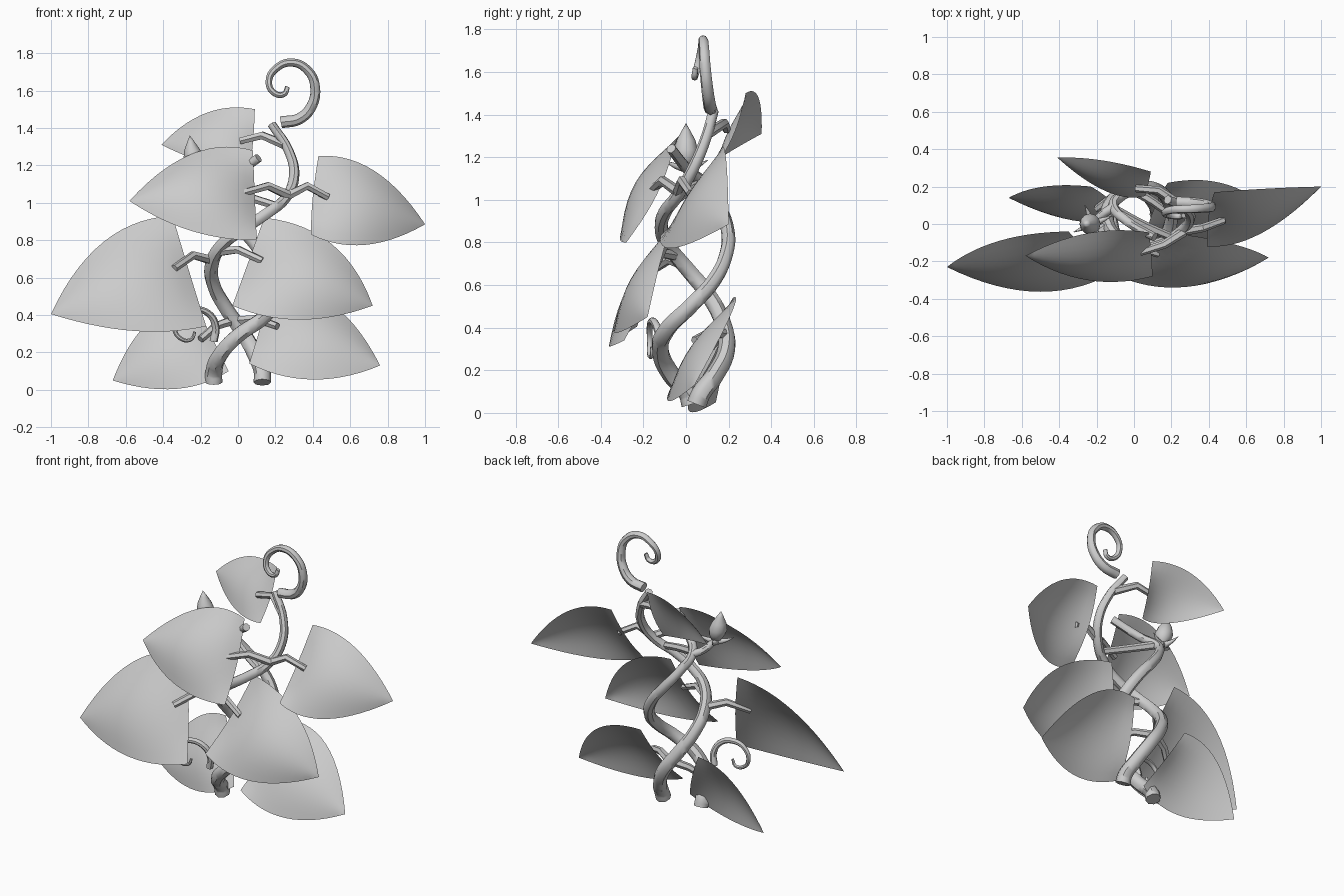
import bpy, bmesh, math
from mathutils import Vector

if "Cube" in bpy.data.objects:
    bpy.data.objects.remove(bpy.data.objects["Cube"])

grey = bpy.data.materials.new("plain_grey")
grey.diffuse_color = (0.6, 0.6, 0.6, 1)
grey.use_nodes = True
grey.node_tree.nodes["Principled BSDF"].inputs["Base Color"].default_value = grey.diffuse_color


def tube(name, points, r0, r1, smooth=True, sides=2):
    """Tapered round stem through the points."""
    cu = bpy.data.curves.new(name, 'CURVE')
    cu.dimensions = '3D'
    cu.bevel_depth = 1.0
    cu.bevel_resolution = sides
    cu.use_fill_caps = True
    cu.resolution_u = 5
    n = len(points)
    sp = cu.splines.new('BEZIER' if smooth else 'POLY')
    pts = sp.bezier_points if smooth else sp.points
    pts.add(n - 1)
    for i, (p, co) in enumerate(zip(pts, points)):
        p.co = co if smooth else (*co, 1)
        p.radius = r0 + (r1 - r0) * i / (n - 1)
        if smooth:
            p.handle_left_type = p.handle_right_type = 'AUTO'
    ob = bpy.data.objects.new(name, cu)
    bpy.context.collection.objects.link(ob)
    finish(ob, True)


def finish(ob, convert=False):
    bpy.ops.object.select_all(action='DESELECT')
    ob.select_set(True)
    bpy.context.view_layer.objects.active = ob
    if convert:
        bpy.ops.object.convert(target='MESH')
        ob = bpy.context.object
    ob.data.materials.clear()
    ob.data.materials.append(grey)
    bpy.ops.object.shade_smooth_by_angle(angle=math.radians(45))


def mesh_object(name, bm):
    me = bpy.data.meshes.new(name)
    bm.to_mesh(me)
    bm.free()
    ob = bpy.data.objects.new(name, me)
    bpy.context.collection.objects.link(ob)
    finish(ob)


def arc(a, m, b, t):
    """Quadratic curve that passes through m half way."""
    a, m, b = Vector(a), Vector(m), Vector(b)
    c = 2 * m - (a + b) / 2
    return a * (1 - t) ** 2 + c * 2 * t * (1 - t) + b * t * t


def leaf(name, top, upper, tip, bottom, lower, bulge, dent=.03, nu=14, nv=10):
    """Cupped sheet between two edges that meet at the tip, dented at the stalk."""
    bm = bmesh.new()
    up = Vector(top) - Vector(bottom)
    out = up.cross(Vector(tip) - Vector(bottom)).normalized()
    if out.y > 0:
        out = -out
    rows = []
    for i in range(nu + 1):
        t = i / nu
        a, b = arc(top, upper, tip, t), arc(bottom, lower, tip, t)
        swell = bulge * math.sin(math.pi * t ** .8) - dent * (1 - t) ** 4
        rows.append([bm.verts.new(a.lerp(b, j / nv) + out * swell * math.sin(math.pi * j / nv))
                     for j in range(nv + 1)])
    for r, s in zip(rows, rows[1:]):
        for j in range(nv):
            bm.faces.new((r[j], r[j + 1], s[j + 1], s[j]))
    bmesh.ops.remove_doubles(bm, verts=bm.verts, dist=0.0005)
    bmesh.ops.recalc_face_normals(bm, faces=bm.faces)
    if sum(f.normal.y for f in bm.faces) > 0:
        bmesh.ops.reverse_faces(bm, faces=bm.faces)
    mesh_object(name, bm)


# Two twining vines
tube("vine_left", [(-.13, .025, .04), (-.13, .01, .09), (-.1, -.07, .18), (0, -.12, .29),
                   (.14, -.09, .39), (.2, .02, .5), (.18, .13, .62), (.11, .19, .75),
                   (.02, .195, .86), (-.07, .15, .98), (-.11, .09, 1.07), (-.03, .01, 1.14),
                   (.11, -.07, 1.24)], .047, .024)
tube("vine_right", [(.13, .05, .04), (.13, .07, .09), (.1, .13, .17), (.03, .19, .3),
                    (-.06, .17, .43), (-.13, .1, .56), (-.14, .01, .67), (-.08, -.08, .78),
                    (.03, -.115, .86), (.15, -.1, .94), (.25, -.04, 1.02), (.3, .03, 1.14),
                    (.27, .09, 1.28), (.18, .13, 1.42)], .047, .024)

# Curled tendrils
tube("top_tendril", [(.23, .115, 1.43), (.33, .11, 1.45), (.395, .1, 1.52), (.412, .09, 1.62),
                     (.38, .085, 1.7), (.29, .08, 1.75), (.2, .075, 1.715), (.165, .06, 1.65),
                     (.19, .045, 1.59), (.245, .04, 1.58), (.265, .045, 1.62)], .032, .013)
tube("side_tendril", [(-.13, -.11, .26), (-.12, -.12, .34), (-.16, -.14, .41), (-.24, -.16, .43),
                      (-.31, -.17, .4), (-.34, -.17, .33), (-.3, -.17, .27), (-.25, -.16, .27),
                      (-.23, -.16, .31)], .022, .008)

# Leaves: top of base, upper edge middle, tip, bottom of base, lower edge middle, cupping
leaf("leaf_back_top", (.09, .28, 1.5), (-.17, .34, 1.48), (-.41, .355, 1.31),
     (.06, .15, 1.17), (-.15, .175, 1.205), .03, .02)
leaf("leaf_front_top", (.08, -.045, 1.28), (-.25, -.05, 1.26), (-.58, -.17, 1.01),
     (.1, -.28, .8), (-.25, -.3, .85), .07)
leaf("leaf_left_middle", (-.35, -.04, .93), (-.72, -.09, .79), (-1, -.23, .405),
     (-.17, -.29, .34), (-.56, -.36, .315), .06, .02)
leaf("leaf_right_middle", (.14, -.04, .92), (.5, -.1, .78), (.72, -.18, .45),
     (-.03, -.3, .45), (.33, -.33, .375), .06, .04)
leaf("leaf_right_low", (.18, .22, .54), (.5, .21, .46), (.76, .04, .13),
     (.06, -.06, .14), (.4, -.08, .055), .06)
leaf("leaf_right_top", (.43, .17, 1.25), (.73, .19, 1.17), (1, .2, .885),
     (.39, -.12, .83), (.68, -.05, .775), .05)
leaf("leaf_left_low", (-.23, .2, .46), (-.48, .2, .36), (-.67, .14, .05),
     (-.05, .03, .1), (-.33, .02, .005), .04, .02)

# Bent leaf stalks
stalks = {
    "back_top": [(.25, .1, 1.31), (.13, .18, 1.36), (.01, .19, 1.33)],
    "front_top": [(.27, -.04, 1.04), (.16, -.11, 1.09), (.02, -.155, 1.05)],
    "right_top": [(.25, -.04, 1.03), (.37, -.02, 1.09), (.48, .02, 1.03)],
    "left_middle": [(-.13, 0, .69), (-.24, -.08, .72), (-.34, -.19, .65)],
    "right_middle": [(-.09, -.06, .74), (0, -.12, .75), (.13, -.16, .69)],
    "right_low": [(0, .18, .37), (.1, .12, .38), (.21, .04, .34)],
    "left_low": [(-.03, .18, .37), (-.12, .14, .34), (-.2, .08, .27)],
}
for key, path in stalks.items():
    tube("stalk_" + key, path, .026, .02, smooth=False, sides=1)

# Side shoot joining the two vines
tube("side_shoot", [(-.11, .08, 1.08), (.04, 0, 1.035), (.2, -.07, .985)], .026, .022, sides=1)

# Bud: a pointed egg on the left vine
profile = [(0, 0), (.03, .015), (.05, .05), (.056, .085), (.044, .13), (.02, .175), (0, .21)]
bm = bmesh.new()
vs = [bm.verts.new((r, 0, z)) for r, z in profile]
es = [bm.edges.new(p) for p in zip(vs, vs[1:])]
bmesh.ops.spin(bm, geom=vs + es, cent=(0, 0, 0), axis=(0, 0, 1), angle=2 * math.pi, steps=12)
bmesh.ops.remove_doubles(bm, verts=bm.verts, dist=0.0005)
bmesh.ops.recalc_face_normals(bm, faces=bm.faces)
for v in bm.verts:
    v.co.x -= v.co.z * .18
bmesh.ops.translate(bm, verts=bm.verts, vec=(-.22, 0, 1.15))
mesh_object("bud", bm)

# Sepals around the bud base
for k in range(4):
    a = math.pi / 2 * k + .4
    d = Vector((math.cos(a), math.sin(a), 0))
    base = Vector((-.22, 0, 1.15))
    tube("sepal", [base, base + d * .055 + Vector((0, 0, .01)), base + d * .11 + Vector((0, 0, .035))],
         .024, .002)
tube("bud_stalk", [(-.11, .09, 1.07), (-.17, .05, 1.1), (-.22, 0, 1.165)], .026, .02)
